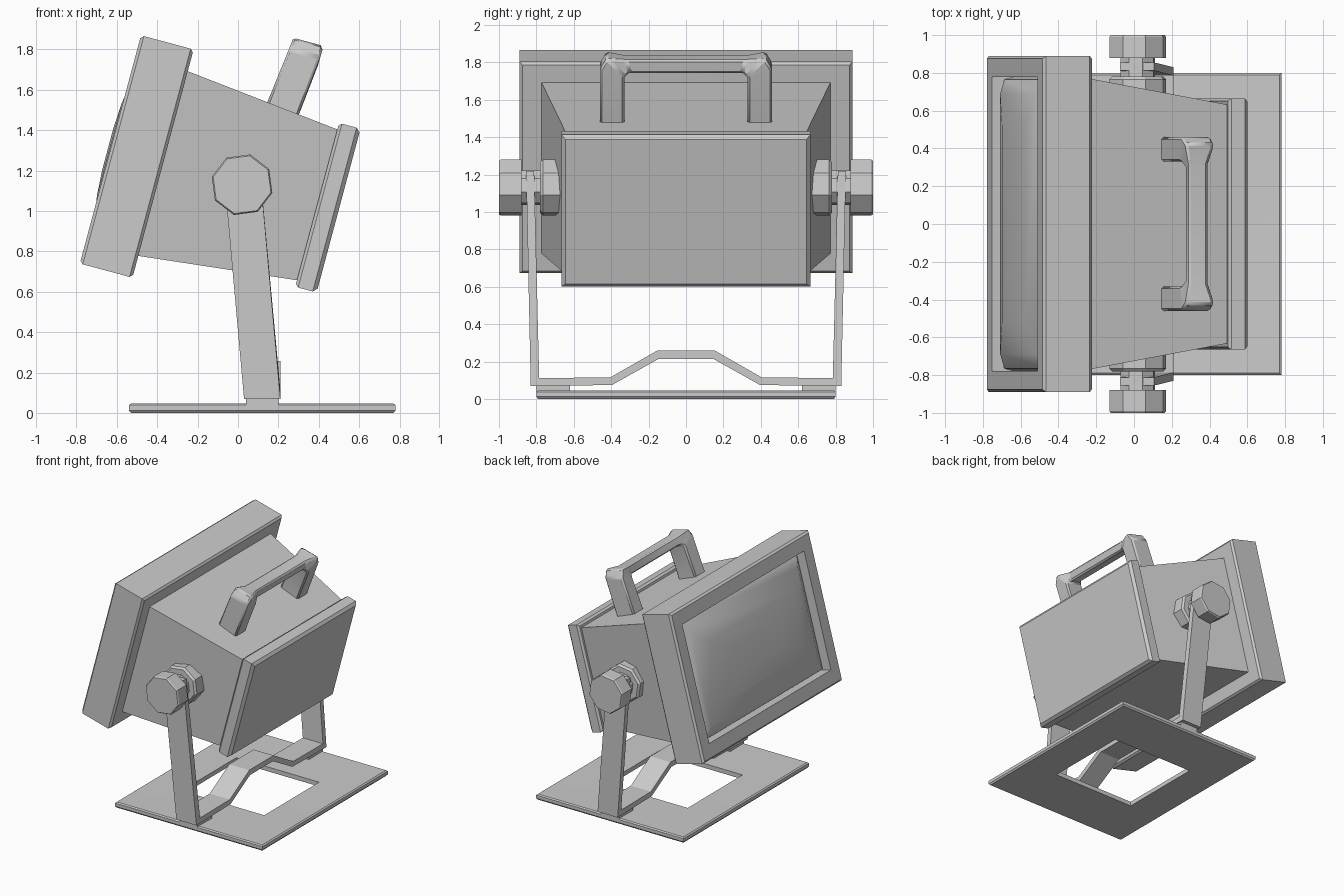
import bpy, bmesh, math
from mathutils import Matrix, Vector

if "Cube" in bpy.data.objects:
    bpy.data.objects.remove(bpy.data.objects["Cube"])

# Lamp head frame: pivot position and 15 degree tilt
TILT = Matrix.Translation((0.02, 0, 1.13)) @ Matrix.Rotation(math.radians(15), 4, 'Y')
FLAT = Matrix.Identity(4)


def loft(name, rings, mat=FLAT, cap_a=True, cap_b=True, bevel=0, closed=False, smooth=30):
    """Skin a list of equal-length point rings."""
    bm = bmesh.new()
    vr = [[bm.verts.new(mat @ Vector(p)) for p in r] for r in rings]
    pairs = list(zip(vr, vr[1:]))
    if closed:
        pairs.append((vr[-1], vr[0]))
    for a, b in pairs:
        n = len(a)
        for i in range(n):
            bm.faces.new((a[i], a[(i + 1) % n], b[(i + 1) % n], b[i]))
    if not closed:
        if cap_a:
            bm.faces.new(vr[0])
        if cap_b:
            bm.faces.new(vr[-1])
    bmesh.ops.recalc_face_normals(bm, faces=bm.faces)
    me = bpy.data.meshes.new(name)
    bm.to_mesh(me)
    bm.free()
    ob = bpy.data.objects.new(name, me)
    bpy.context.collection.objects.link(ob)
    if bevel:
        m = ob.modifiers.new("bevel", 'BEVEL')
        m.width = bevel
        m.segments = 1
    bpy.ops.object.select_all(action='DESELECT')
    ob.select_set(True)
    bpy.context.view_layer.objects.active = ob
    bpy.ops.object.shade_smooth_by_angle(angle=math.radians(smooth))
    return ob


def rect(u, hy, hv):
    return [(u, -hy, -hv), (u, hy, -hv), (u, hy, hv), (u, -hy, hv)]


def octagon(y, r):
    return [(r * math.cos(i * math.pi / 4), y, r * math.sin(i * math.pi / 4)) for i in range(8)]


# Tapered lamp housing
loft("housing", [rect(-0.42, 0.775, 0.475), rect(0.40, 0.63, 0.385)], TILT)

# Deep front bezel with recessed opening
loft("front_bezel", [rect(*r) for r in (
    (-0.405, 0.765, 0.465), (-0.405, 0.875, 0.57), (-0.42, 0.89, 0.585),
    (-0.66, 0.89, 0.585), (-0.675, 0.875, 0.57), (-0.675, 0.777, 0.465),
    (-0.54, 0.777, 0.465))], TILT, cap_a=False, cap_b=False)

# Domed glass
loft("lens", [rect(*r) for r in (
    (-0.56, 0.777, 0.465), (-0.61, 0.765, 0.452), (-0.655, 0.69, 0.37),
    (-0.68, 0.52, 0.24), (-0.688, 0.28, 0.11))], TILT, cap_a=False, smooth=40)

# Rear cover plate
loft("rear_cover", [rect(*r) for r in (
    (0.385, 0.65, 0.405), (0.40, 0.665, 0.42), (0.475, 0.665, 0.42),
    (0.495, 0.645, 0.40))], TILT)

# Carry handle: wide legs narrowing into a slim grip
# (outer y, outer v, inner y, inner v, centre u, half width)
half = [(0.46, 0.37, 0.33, 0.37, 0.093, 0.085),
        (0.46, 0.71, 0.33, 0.66, 0.130, 0.080),
        (0.425, 0.77, 0.325, 0.675, 0.134, 0.078),
        (0.32, 0.755, 0.30, 0.68, 0.130, 0.052)]
stations = half + [(-a, b, -c, d, e, f) for a, b, c, d, e, f in reversed(half)]
loft("carry_handle", [[(u - w, oy, ov), (u + w, oy, ov), (u + w, iy, iv), (u - w, iy, iv)]
                      for oy, ov, iy, iv, u, w in stations], TILT, bevel=0.012)

# Pivot bosses and clamp knobs on both sides
for side, s in (("left", -1), ("right", 1)):
    loft(side + "_pivot_boss", [octagon(s * y, r) for y, r in
         ((0.64, 0.155), (0.765, 0.155), (0.78, 0.14))], TILT)
    loft(side + "_pivot_neck", [octagon(s * y, 0.095) for y in (0.77, 0.89)], TILT)
    loft(side + "_knob", [octagon(s * y, r) for y, r in
         ((0.88, 0.155), (0.99, 0.155), (1.0, 0.148))], TILT)

# U-shaped yoke strap: (x centre, outer y, outer z, inner y, inner z)
yoke = [(0.017, 0.855, 1.22, 0.812, 1.22),
        (0.12, 0.83, 0.068, 0.785, 0.112),
        (0.12, 0.395, 0.075, 0.405, 0.115),
        (0.12, 0.145, 0.215, 0.155, 0.258)]
yoke += [(x, -a, b, -c, d) for x, a, b, c, d in reversed(yoke)]
loft("yoke", [[(x - 0.09, oy, oz), (x + 0.09, oy, oz), (x + 0.09, iy, iz), (x - 0.09, iy, iz)]
              for x, oy, oz, iy, iz in yoke], smooth=20)


def plan(x0, x1, hy, z):
    return [(x0, -hy, z), (x1, -hy, z), (x1, hy, z), (x0, hy, z)]


# Feet joining the yoke to the base
for side, s in (("left", -1), ("right", 1)):
    loft(side + "_yoke_foot", [[(x, s * y, z) for x, y in
         ((0.04, 0.62), (0.20, 0.62), (0.20, 0.80), (0.04, 0.80))] for z in (0.03, 0.075)])

# Base plate with rectangular opening
loft("base_plate", [plan(-0.26, 0.48, 0.35, 0.005), plan(-0.53, 0.77, 0.79, 0.0),
                    plan(-0.54, 0.78, 0.80, 0.012), plan(-0.54, 0.78, 0.80, 0.038),
                    plan(-0.53, 0.77, 0.79, 0.046), plan(-0.26, 0.48, 0.35, 0.04)],
     closed=True, smooth=20)
